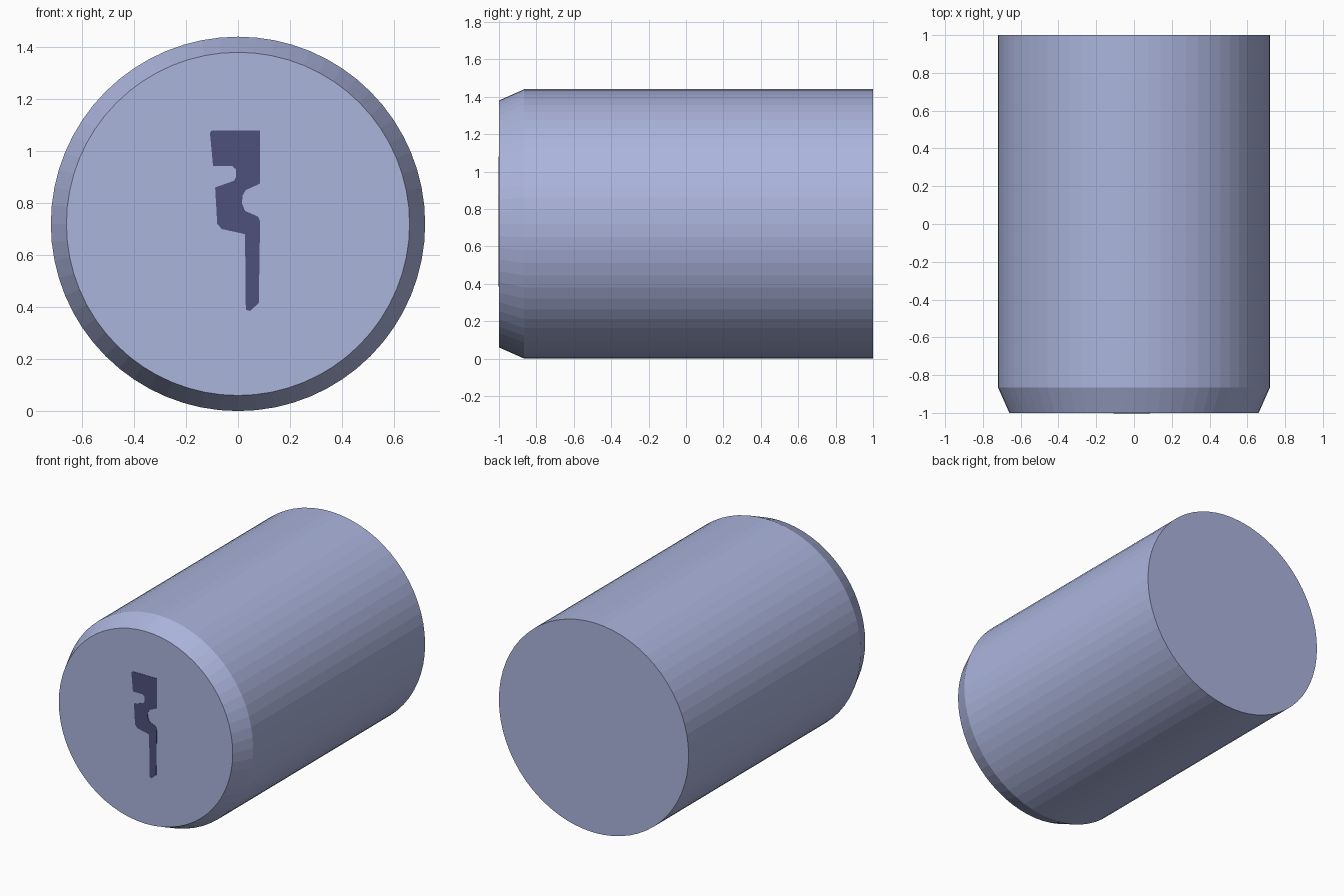
import bpy, bmesh, math

if "Cube" in bpy.data.objects:
    bpy.data.objects.remove(bpy.data.objects["Cube"])

SIDES, CENTRE_Z = 64, 0.72


def material(name, rgb):
    m = bpy.data.materials.new(name)
    m.diffuse_color = (*rgb, 1.0)
    m.use_nodes = True
    m.node_tree.nodes["Principled BSDF"].inputs["Base Color"].default_value = m.diffuse_color
    return m


def add_object(name, bm, mat):
    bmesh.ops.recalc_face_normals(bm, faces=bm.faces)
    mesh = bpy.data.meshes.new(name)
    bm.to_mesh(mesh)
    bm.free()
    mesh.materials.append(mat)
    obj = bpy.data.objects.new(name, mesh)
    bpy.context.collection.objects.link(obj)
    return obj


steel = material("pale blue steel", (0.41, 0.46, 0.72))
dark = material("dark slot blue", (0.078, 0.082, 0.20))

# Cylinder body with a chamfered front rim: (y, radius) stations
bm = bmesh.new()
rings = []
for y, r in [(-1.0, 0.66), (-0.865, 0.72), (1.0, 0.72)]:
    rings.append([bm.verts.new((r * math.cos(2 * math.pi * i / SIDES), y,
                                CENTRE_Z + r * math.sin(2 * math.pi * i / SIDES)))
                  for i in range(SIDES)])
for a, b in zip(rings, rings[1:]):
    for i in range(SIDES):
        j = (i + 1) % SIDES
        bm.faces.new((a[i], a[j], b[j], b[i]))
bm.faces.new(rings[0])
bm.faces.new(rings[-1])
add_object("lock_cylinder", bm, steel)

# Keyhole marking: thin plate on the front face, (x, z) outline
outline = [
    (-0.10, 1.08), (0.085, 1.08), (0.085, 0.875), (0.03, 0.85), (0.018, 0.83),
    (0.015, 0.80), (0.027, 0.77), (0.077, 0.748), (0.085, 0.73), (0.08, 0.415),
    (0.046, 0.385), (0.03, 0.39), (0.027, 0.68), (0.008, 0.685), (-0.062, 0.70),
    (-0.08, 0.72), (-0.088, 0.86), (-0.015, 0.886), (-0.008, 0.90),
    (-0.008, 0.93), (-0.023, 0.943), (-0.096, 0.943), (-0.108, 1.07)]
bm = bmesh.new()
face = bm.faces.new([bm.verts.new((x, -1.002, z)) for x, z in outline])
side = bmesh.ops.extrude_face_region(bm, geom=[face], use_keep_orig=True)
for v in side["geom"]:
    if isinstance(v, bmesh.types.BMVert):
        v.co.y = -0.999
add_object("keyhole_slot", bm, dark)
